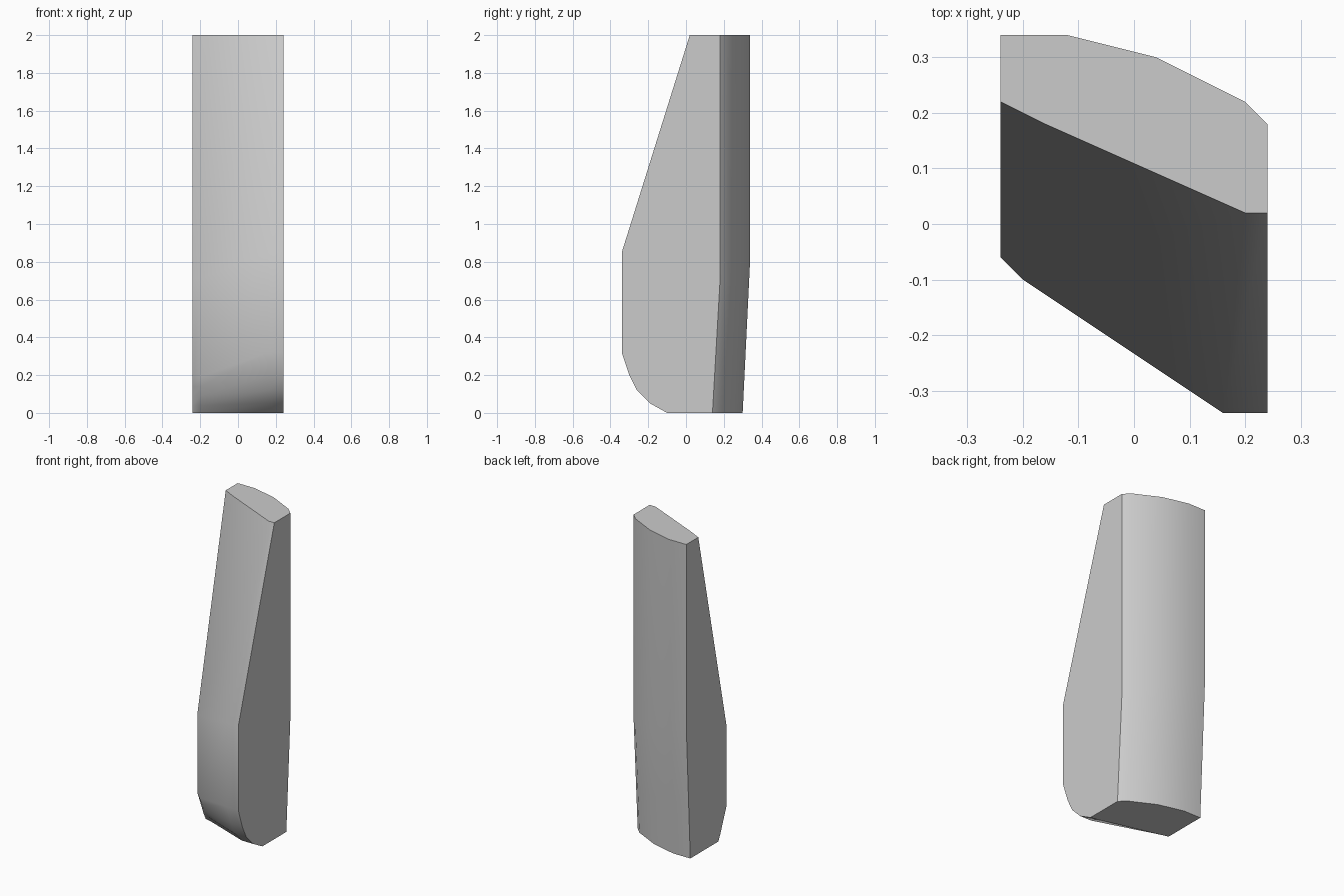
import bpy
import bmesh

cube = bpy.data.objects.get("Cube")
if cube:
    bpy.data.objects.remove(cube, do_unlink=True)

# Single neutral grey
grey = bpy.data.materials.new("light grey")
grey.use_nodes = True
colour = (0.6, 0.6, 0.6, 1)
grey.diffuse_color = colour
grey.node_tree.nodes["Principled BSDF"].inputs["Base Color"].default_value = colour

# Front side profiles as (y, z), top to bottom, for the wide and narrow edges
WIDE = [(.02, 2), (-.34, .85), (-.34, .32), (-.30, .2), (-.26, .12), (-.19, .05), (-.1, 0)]
NARROW = [(.22, 2), (-.06, .71), (-.06, .19), (-.04, .14), (-.02, .09), (0, .04), (.02, 0)]

# Inner front columns: x at the top, x at the belly, offset in y at top, belly, bottom
INNER_WIDE = [(x, y, z) for x, (y, z) in zip([.2] + [.16] * 5 + [.2], WIDE)]
INNER_WIDE[-1] = (.2, -.09, 0)
INNER_NARROW = [(x, y - d, z) for x, d, (y, z) in
                zip([-.16] + [-.2] * 6, [.04, .04, .04, .035, .03, .02, .01], NARROW)]

# Curved back columns: x, y at the top, height where the taper starts
BACK = [(-.24, .34, .85), (-.12, .34, .82), (.04, .30, .78), (.2, .22, .7), (.24, .18, .7)]


def back_column(x, y, start):
    heights = [2, start] + [start * f for f in (.4, .25, .15, .06, 0)]
    return [(x, y - .04 * (1 - min(z / start, 1)), z) for z in heights]


columns = [[(.24, y, z) for y, z in WIDE], INNER_WIDE, INNER_NARROW,
           [(-.24, y, z) for y, z in NARROW]]
columns += [back_column(*c) for c in BACK]

# Skin the columns into a closed body; front and back are smooth, sides and ends flat
bm = bmesh.new()
grid = [[bm.verts.new(p) for p in col] for col in columns]
count = len(grid)
for i in range(count):
    a, b = grid[i], grid[(i + 1) % count]
    if i in (3, count - 1):
        bm.faces.new(a + b[::-1])
        continue
    for k in range(len(a) - 1):
        bm.faces.new((a[k], b[k], b[k + 1], a[k + 1])).smooth = True
for row in (0, -1):
    bm.faces.new([col[row] for col in grid])
bmesh.ops.recalc_face_normals(bm, faces=bm.faces)

mesh = bpy.data.meshes.new("tapered_block")
bm.to_mesh(mesh)
bm.free()
mesh.materials.append(grey)
body = bpy.data.objects.new("tapered_block", mesh)
bpy.context.collection.objects.link(body)
